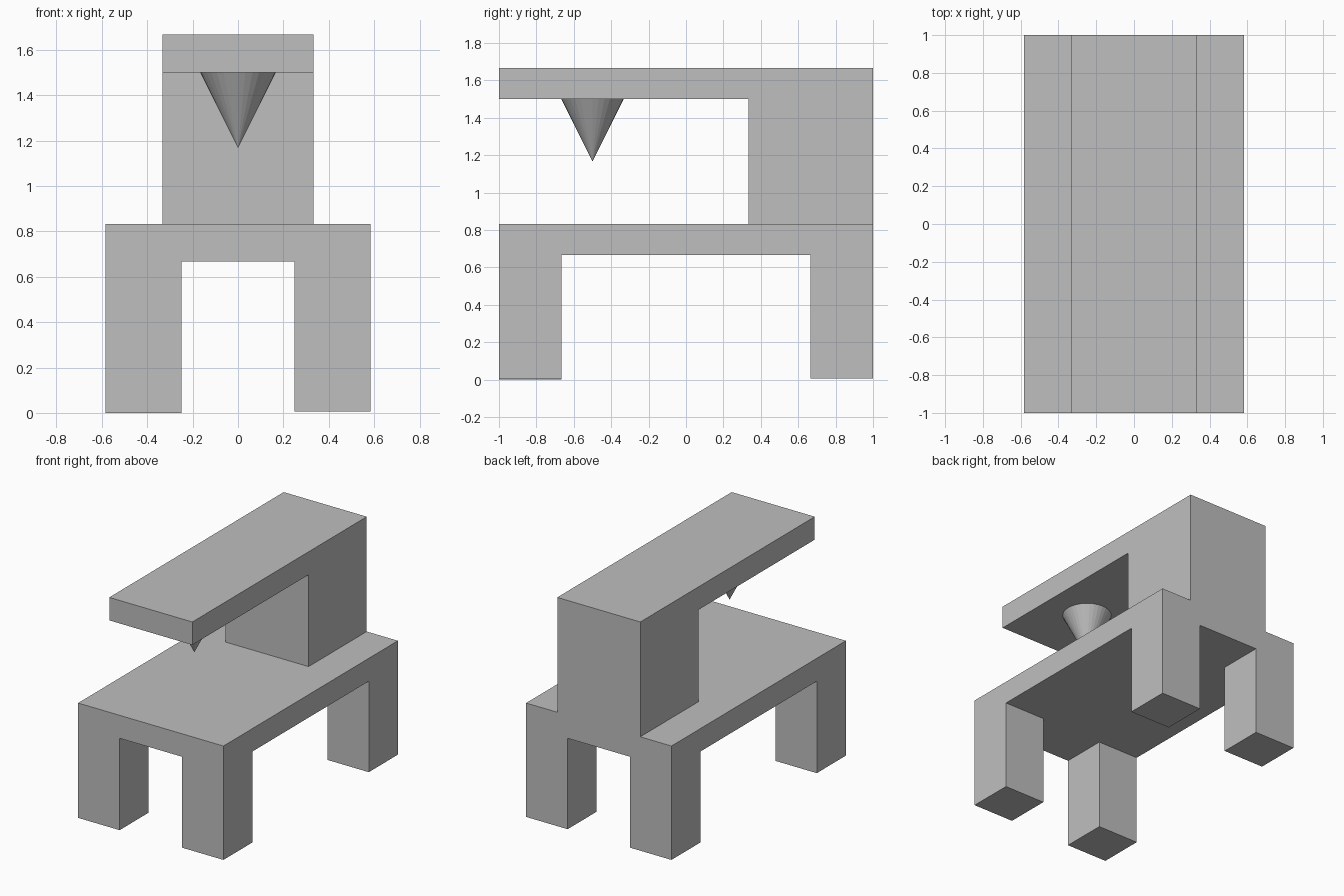
import bpy
import bmesh
from mathutils import Matrix, Vector

cube = bpy.data.objects.get("Cube")
if cube:
    bpy.data.objects.remove(cube, do_unlink=True)

U = 1 / 6  # layout module

grey = bpy.data.materials.new("plain_grey")
grey.use_nodes = True
colour = (0.52, 0.52, 0.52, 1)
grey.diffuse_color = colour
grey.node_tree.nodes["Principled BSDF"].inputs["Base Color"].default_value = colour


def finish(name, bm):
    bmesh.ops.recalc_face_normals(bm, faces=bm.faces)
    mesh = bpy.data.meshes.new(name)
    bm.to_mesh(mesh)
    bm.free()
    mesh.materials.append(grey)
    obj = bpy.data.objects.new(name, mesh)
    bpy.context.collection.objects.link(obj)
    return obj


def box(name, low, high):
    """Box between two opposite corners."""
    low, high = Vector(low), Vector(high)
    bm = bmesh.new()
    bmesh.ops.create_cube(bm, size=1)
    bmesh.ops.scale(bm, vec=high - low, verts=bm.verts)
    bmesh.ops.translate(bm, vec=(low + high) / 2, verts=bm.verts)
    return finish(name, bm)


# Table slab
box("table_top", (-3.5 * U, -1, 4 * U), (3.5 * U, 1, 5 * U))

# Four legs; the front right one reaches slightly lower
for side, x in (("right", -2.5 * U), ("left", 2.5 * U)):
    for end, y in (("front", -5 * U), ("back", 5 * U)):
        foot = 0 if (side, end) == ("right", "front") else 0.007
        box(f"{end}_{side}_leg", (x - U, y - U, foot), (x + U, y + U, 4 * U))

# Arm: side profile of column and overhang, extruded across the width
profile = [(1, 5 * U), (1, 10 * U), (-1, 10 * U), (-1, 9 * U), (2 * U, 9 * U), (2 * U, 5 * U)]
bm = bmesh.new()
face = bm.faces.new([bm.verts.new((-2 * U, y, z)) for y, z in profile])
extruded = bmesh.ops.extrude_face_region(bm, geom=[face])["geom"]
bmesh.ops.translate(bm, vec=(4 * U, 0, 0),
                    verts=[v for v in extruded if isinstance(v, bmesh.types.BMVert)])
finish("column_and_overhanging_arm", bm)

# Pointed tip hanging under the arm
bm = bmesh.new()
bmesh.ops.create_cone(bm, cap_ends=True, segments=32, radius1=0, radius2=U, depth=2 * U,
                      matrix=Matrix.Translation((0, -0.5, 8 * U)))
bmesh.ops.remove_doubles(bm, verts=bm.verts, dist=0.0001)
finish("pointed_tip", bm)
